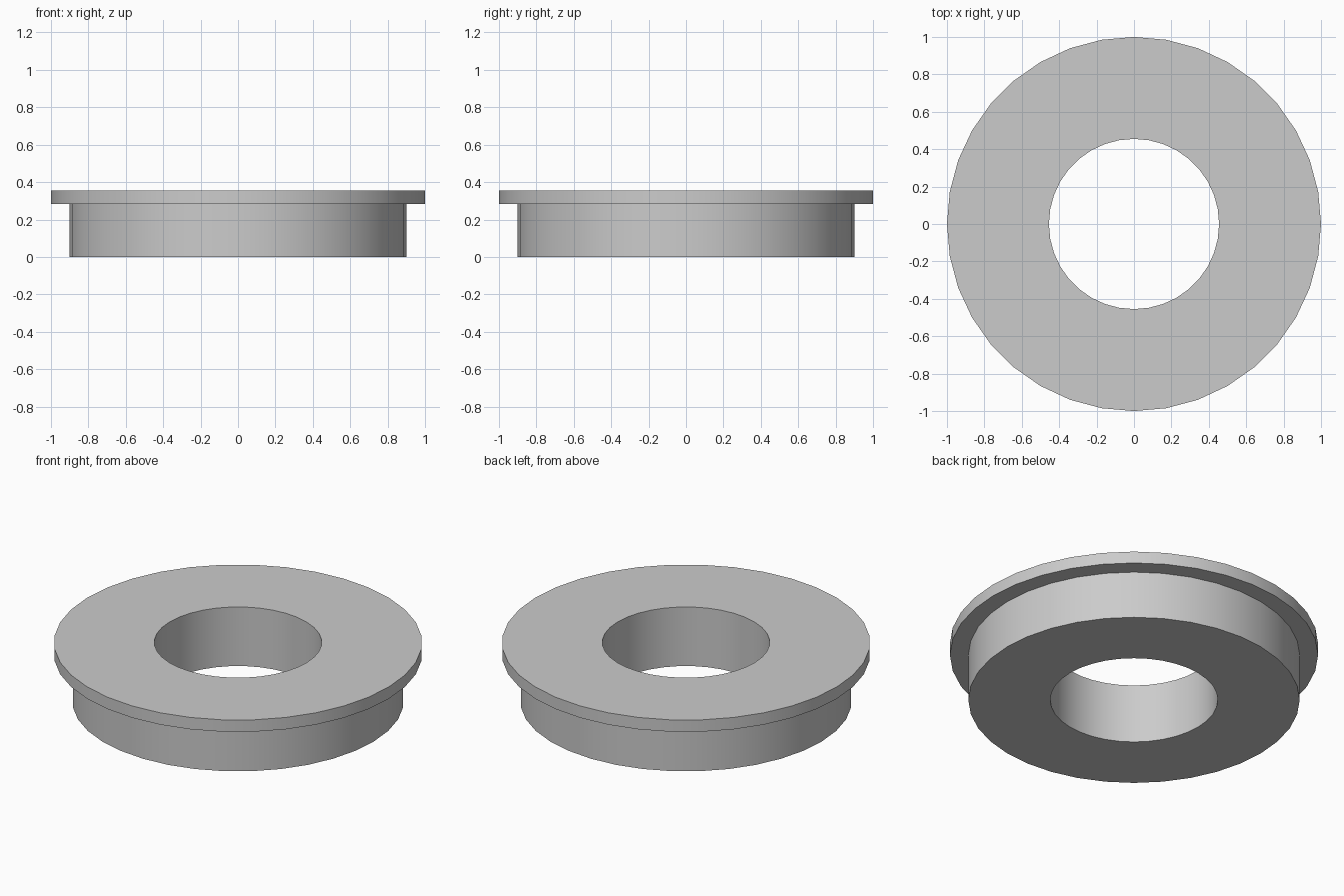
import bpy
import bmesh
import math
from mathutils import Matrix, Vector

cube = bpy.data.objects.get("Cube")
if cube:
    bpy.data.objects.remove(cube, do_unlink=True)

SIDES = 36
BORE, BODY, FLANGE = 0.455, 0.9, 1.0
STEP, TOP = 0.283, 0.354

# Plain grey material
grey = bpy.data.materials.new("light grey")
grey.use_nodes = True
colour = (0.6, 0.6, 0.6, 1)
grey.diffuse_color = colour
grey.node_tree.nodes["Principled BSDF"].inputs["Base Color"].default_value = colour

# Closed cross-section (radius, height), turned around the z axis
profile = [(BORE, 0), (BODY, 0), (BODY, STEP), (FLANGE, STEP), (FLANGE, TOP), (BORE, TOP)]
bm = bmesh.new()
rings = []
for i in range(SIDES):
    turn = Matrix.Rotation(math.tau * i / SIDES, 3, "Z")
    rings.append([bm.verts.new(turn @ Vector((r, 0, z))) for r, z in profile])
for i, ring in enumerate(rings):
    following = rings[(i + 1) % SIDES]
    for j in range(len(profile)):
        k = (j + 1) % len(profile)
        bm.faces.new((ring[j], following[j], following[k], ring[k]))
bmesh.ops.recalc_face_normals(bm, faces=bm.faces)

mesh = bpy.data.meshes.new("flanged_bushing")
bm.to_mesh(mesh)
bm.free()
mesh.materials.append(grey)
bushing = bpy.data.objects.new("flanged_bushing", mesh)
bpy.context.collection.objects.link(bushing)

# Smooth walls, crisp rims
bpy.ops.object.select_all(action="DESELECT")
bushing.select_set(True)
bpy.context.view_layer.objects.active = bushing
bpy.ops.object.shade_smooth_by_angle(angle=math.radians(30))
